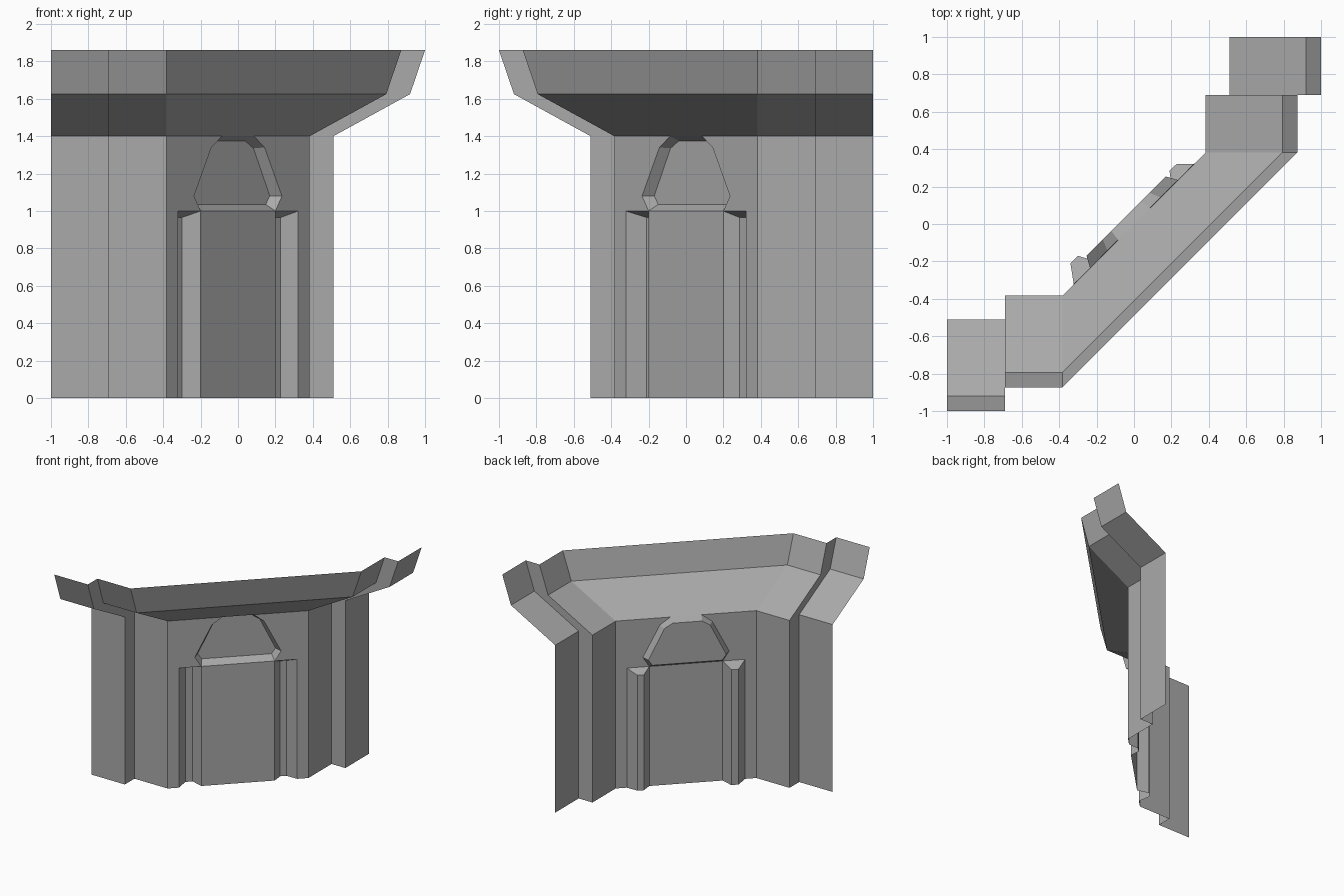
import bpy
import bmesh

cube = bpy.data.objects.get("Cube")
if cube:
    bpy.data.objects.remove(cube, do_unlink=True)

stone = bpy.data.materials.new("grey stone")
stone.use_nodes = True
stone.diffuse_color = (0.4, 0.4, 0.4, 1)
stone.node_tree.nodes["Principled BSDF"].inputs["Base Color"].default_value = (0.4, 0.4, 0.4, 1)


def build(name, polygons):
    """Make a flat-shaded sheet from a list of polygons."""
    bm = bmesh.new()
    for points in polygons:
        bm.faces.new([bm.verts.new(p) for p in points])
    bmesh.ops.remove_doubles(bm, verts=bm.verts, dist=0.0005)
    mesh = bpy.data.meshes.new(name)
    bm.to_mesh(mesh)
    bm.free()
    mesh.materials.append(stone)
    obj = bpy.data.objects.new(name, mesh)
    bpy.context.collection.objects.link(obj)
    return obj


def strip(low, high):
    """Quads between two rows of points."""
    return [(low[i], low[i + 1], high[i + 1], high[i]) for i in range(len(low) - 1)]


def diagonal(s, z, depth=0.0):
    """Point on the diagonal wall, s along it and depth behind it."""
    return (s - depth, s + depth, z)


# Stepped plan of the two arms, pushed outward by an offset
END, MID, STEP = 0.51, 0.383, 0.69


def right_arm(offset, z):
    e, m = END + offset, MID + offset
    return [(-1, -e, z), (-STEP, -e, z), (-STEP, -m, z), (-MID, -m, z)]


def left_arm(offset, z):
    return [(-y, -x, h) for x, y, h in reversed(right_arm(offset, z))]


TOP = 1.4

# Straight arms of the wall
build("right_arm_wall", strip(right_arm(0, 0), right_arm(0, TOP)))
build("left_arm_wall", strip(left_arm(0, 0), left_arm(0, TOP)))

# Flared parapet running round the whole plan
levels = [(0, TOP), (0.41, 1.625), (0.49, 1.86)]
rows = [right_arm(*lv) + left_arm(*lv) for lv in levels]
build("parapet", [q for a, b in zip(rows, rows[1:]) for q in strip(a, b)])

# Half outlines of the arched niche, from sill to crown
outer = [(0.2, 1.0), (0.235, 1.08), (0.142, 1.34), (0.085, TOP)]
inner = [(0.19, 1.035), (0.212, 1.08), (0.125, 1.335), (0.08, 1.375)]

# Diagonal wall, cut round the niche and the grooves
half = [(MID, 0), (MID, TOP)] + outer[::-1] + [(0.322, 1.0), (0.322, 0)]
panels = [[diagonal(s, z) for s, z in half],
          [diagonal(-s, z) for s, z in reversed(half)],
          [diagonal(s, z) for s, z in [(-0.2, 0), (0.2, 0), (0.2, 1), (-0.2, 1)]]]
build("diagonal_wall", panels)


# Arched niche with sloped reveals
def ring(points, depth):
    full = points + [(-s, z) for s, z in reversed(points)]
    return [diagonal(s, z, depth) for s, z in full]


rim, back = ring(outer, 0), ring(inner, 0.042)
build("arched_niche", strip(rim + rim[:1], back + back[:1]) + [back])


# Vertical grooves with sloped tops
def groove(name, plan):
    heights = [1.0, 0.965, 0.965, 1.0]
    low = [(x, y, 0) for x, y in plan]
    high = [(x, y, z) for (x, y), z in zip(plan, heights)]
    build(name, strip(low, high) + [high])


groove("right_groove", [(-0.322, -0.322), (-0.34, -0.21), (-0.30, -0.17), (-0.2, -0.2)])
groove("left_groove", [(0.2, 0.2), (0.19, 0.286), (0.227, 0.32), (0.322, 0.322)])
